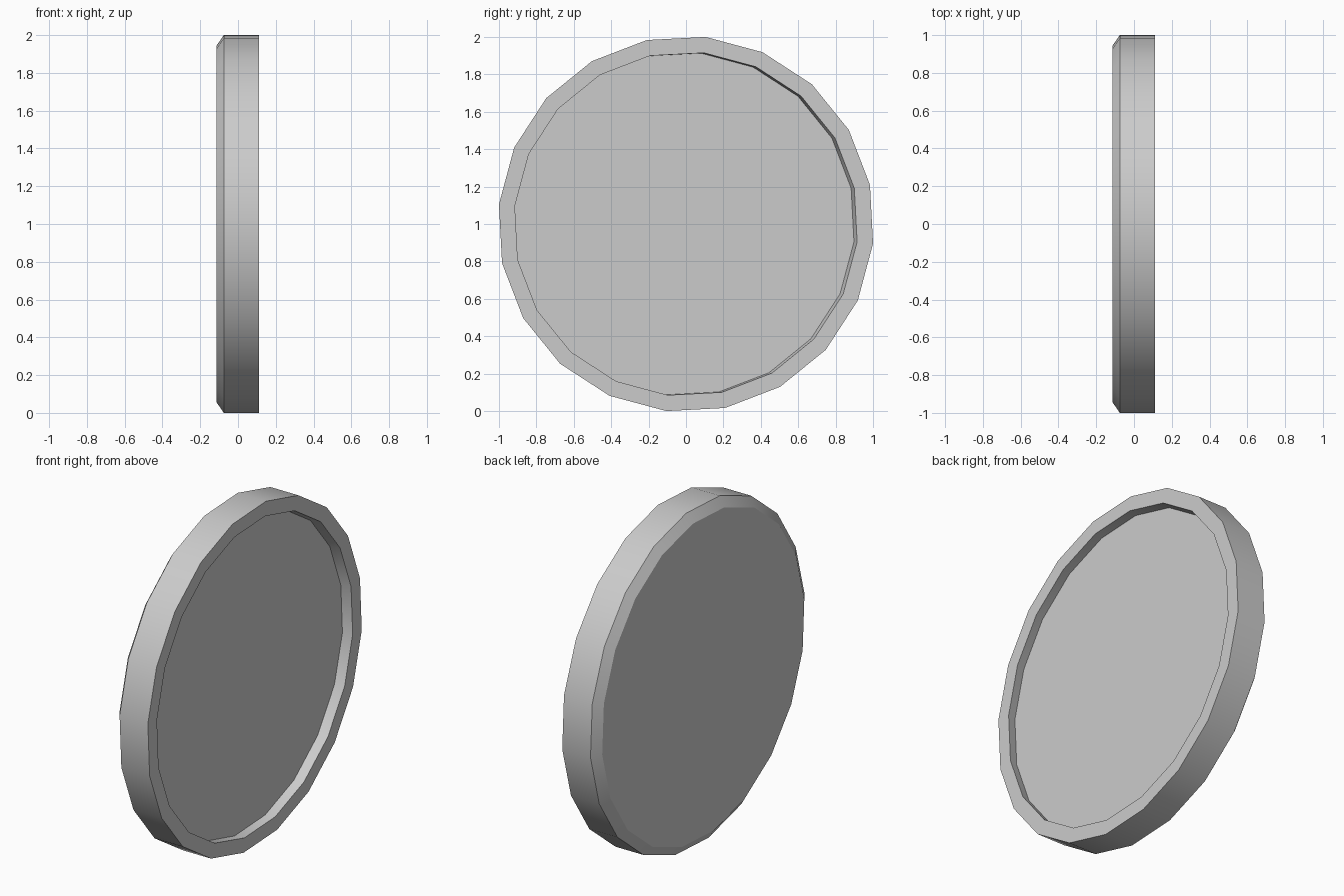
import bpy, bmesh
from math import sin, cos, radians

if "Cube" in bpy.data.objects:
    bpy.data.objects.remove(bpy.data.objects["Cube"])

SIDES = 20

def ring(bm, x, r, dy=0.0):
    # 20-sided loop around the x axis
    return [bm.verts.new((x, dy + r * cos(a), 1 + r * sin(a)))
            for a in (radians(-6 + 360 * i / SIDES) for i in range(SIDES))]

# Disc with a bevelled back edge and a shallow recessed front
bm = bmesh.new()
profile = [(-0.113, 0.950, 0), (-0.075, 1.0055, 0), (0.11, 1.0055, 0),
           (0.11, 0.92, 0), (0.055, 0.918, -0.015)]
loops = [ring(bm, *p) for p in profile]
for a, b in zip(loops, loops[1:]):
    for i in range(SIDES):
        j = (i + 1) % SIDES
        bm.faces.new((a[i], a[j], b[j], b[i]))
bm.faces.new(loops[0])
bm.faces.new(loops[-1])
bmesh.ops.recalc_face_normals(bm, faces=bm.faces)

mesh = bpy.data.meshes.new("rimmed_disc")
bm.to_mesh(mesh)
bm.free()
disc = bpy.data.objects.new("rimmed_disc", mesh)
bpy.context.collection.objects.link(disc)

# Smooth around the rim, sharp at the bevel and recess
bpy.context.view_layer.objects.active = disc
disc.select_set(True)
bpy.ops.object.shade_smooth_by_angle(angle=radians(30))
